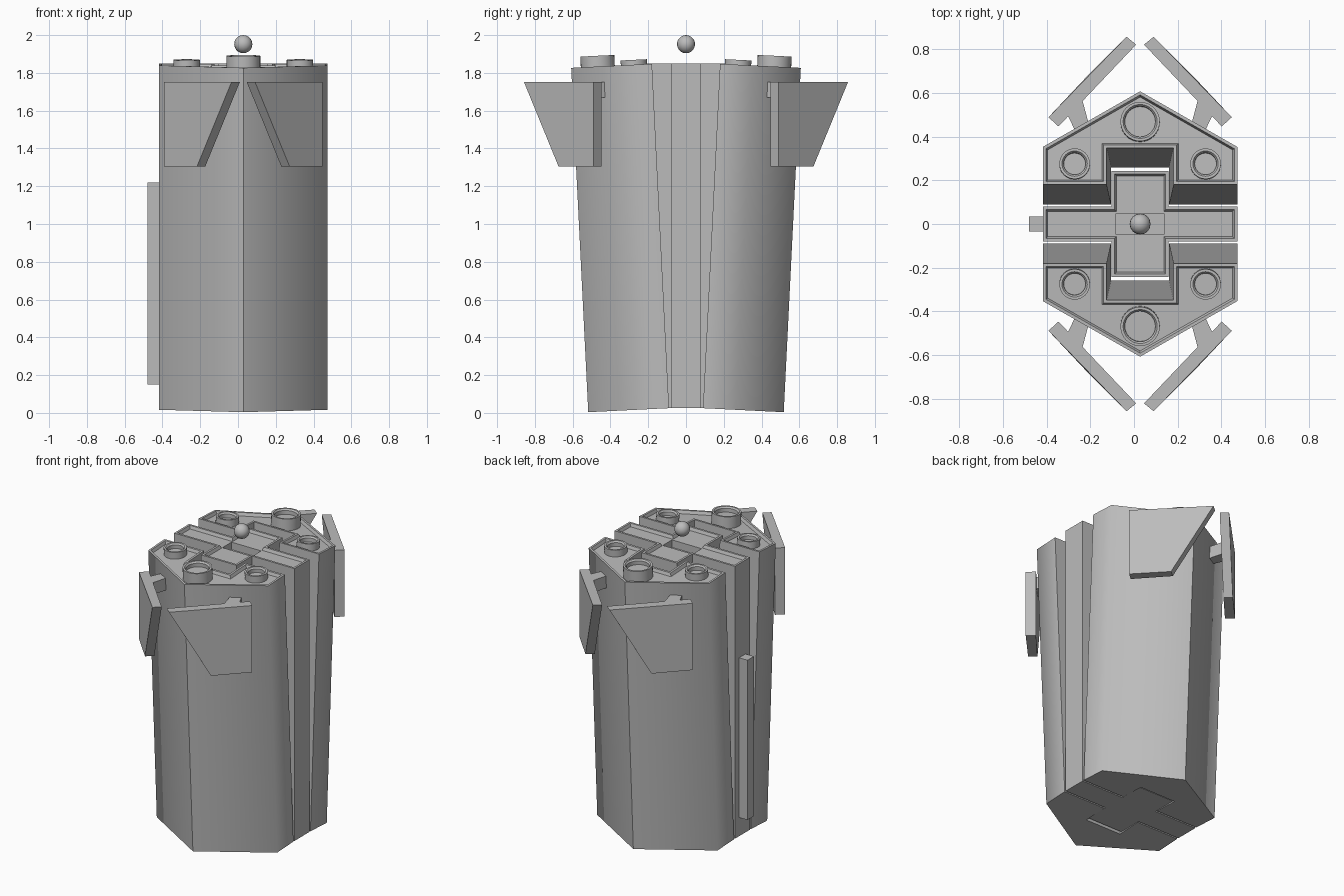
import bpy, bmesh, math
from mathutils import Matrix, Vector

if "Cube" in bpy.data.objects:
    bpy.data.objects.remove(bpy.data.objects["Cube"])

CX = 0.028          # body centre in x
Z0 = 0.025          # underside of the core
HEIGHT = 1.825      # length of the body sections
TILT = 0.0495       # outward lean of each outer shell

grey = bpy.data.materials.new("plain_grey")
grey.diffuse_color = (0.5, 0.5, 0.5, 1)
grey.use_nodes = True
grey.node_tree.nodes["Principled BSDF"].inputs["Base Color"].default_value = grey.diffuse_color


def finish(bm, name, matrix=Matrix(), smooth=None):
    """Place the mesh; smooth(edge) tells which edges stay soft."""
    bmesh.ops.transform(bm, matrix=Matrix.Translation((CX, 0, 0)) @ matrix, verts=bm.verts)
    bmesh.ops.recalc_face_normals(bm, faces=bm.faces)
    if smooth:
        for e in bm.edges:
            e.smooth = smooth(e)
        for f in bm.faces:
            f.smooth = True
    me = bpy.data.meshes.new(name)
    bm.to_mesh(me)
    bm.free()
    me.materials.append(grey)
    ob = bpy.data.objects.new(name, me)
    bpy.context.collection.objects.link(ob)
    return ob


def loft(bottom, top):
    """Closed solid between two outlines with equal point counts; returns the top face."""
    bm = bmesh.new()
    a = [bm.verts.new(p) for p in bottom]
    b = [bm.verts.new(p) for p in top]
    n = len(a)
    bm.faces.new(a[::-1])
    cap = bm.faces.new(b)
    for i in range(n):
        j = (i + 1) % n
        bm.faces.new((a[i], a[j], b[j], b[i]))
    bm.normal_update()
    return bm, cap


def prism(pts, z0, z1):
    return loft([(x, y, z0) for x, y in pts], [(x, y, z1) for x, y in pts])


def sunken(bm, cap, rim=0.014, slope=0.008, depth=0.02):
    """Raised rim around a recessed top panel."""
    bmesh.ops.inset_region(bm, faces=[cap], thickness=rim, use_even_offset=True)
    bmesh.ops.inset_region(bm, faces=[cap], thickness=slope, use_even_offset=True)
    bmesh.ops.translate(bm, verts=cap.verts, vec=(0, 0, -depth))


def box(name, lo, hi):
    (x0, y0, z0), (x1, y1, z1) = lo, hi
    bm, _ = prism([(x0, y0), (x1, y0), (x1, y1), (x0, y1)], z0, z1)
    return finish(bm, name)


def cup(name, x, y, r, z0, z1, matrix):
    """Round socket with a bevelled mouth."""
    prof = [(r, z0), (r, z1), (r - 0.012, z1), (r - 0.02, z1 - 0.01), (r - 0.02, z1 - 0.035)]
    bm = bmesh.new()
    n = 32
    rings = [[bm.verts.new((x + pr * math.cos(2 * math.pi * i / n),
                            y + pr * math.sin(2 * math.pi * i / n), z))
              for i in range(n)] for pr, z in prof]
    for lo, hi in zip(rings, rings[1:]):
        for i in range(n):
            j = (i + 1) % n
            bm.faces.new((lo[i], lo[j], hi[j], hi[i]))
    bm.faces.new(rings[0][::-1])
    bm.faces.new(rings[-1])
    finish(bm, name, matrix, lambda e: e.calc_face_angle(0) < 0.5)


# Cross-shaped core
W, A, B, C = 0.446, 0.08, 0.131, 0.243
cross = [(-W, -A), (-B, -A), (-B, -C), (B, -C), (B, -A), (W, -A),
         (W, A), (B, A), (B, C), (-B, C), (-B, A), (-W, A)]
bm, cap = prism(cross, Z0, Z0 + HEIGHT)
sunken(bm, cap)
core = finish(bm, "core")

# Socket slot cut into the core under the ball
cutter = box("slot_cutter", (-0.11, -0.048, 1.78), (0.11, 0.048, 1.95))
cutter.hide_render = True
cutter.hide_set(True)
mod = core.modifiers.new("slot", 'BOOLEAN')
mod.object = cutter
mod.operation = 'DIFFERENCE'
mod.solver = 'EXACT'
bpy.context.view_layer.objects.active = core
core.select_set(True)
bpy.ops.object.modifier_apply(modifier="slot")
bpy.data.objects.remove(cutter)

# Ball above the core
bm = bmesh.new()
bmesh.ops.create_uvsphere(bm, u_segments=16, v_segments=10, radius=0.048)
finish(bm, "ball", Matrix.Translation((0, 0, 1.952)), lambda e: True)

# Spine rail on the left side
box("side_rail", (-0.508, -0.034, 0.15), (-0.44, 0.034, 1.22))


def shell_outline(notch, z):
    return [(x, y, z) for x, y in [
        (W, 0), (W, 0.173), (0, 0.428), (-W, 0.173), (-W, 0),
        (-notch, 0), (-notch, 0.168), (notch, 0.168), (notch, 0)]]


for s, side in ((-1, "front"), (1, "back")):
    # Outer shells lean away from the core
    lean = (Matrix.Diagonal((1, s, 1, 1)) @ Matrix.Translation((0, 0.09, Z0))
            @ Matrix.Rotation(-TILT, 4, 'X'))
    bm, cap = loft(shell_outline(0.133, 0), shell_outline(0.153, HEIGHT))
    sunken(bm, cap)

    def soft_corner(e):
        a, b = (v.co for v in e.verts)
        return (abs(a.z - b.z) > 1 and abs(abs(a.x - CX) - W) < 0.01 and abs(a.y) > 0.2)
    finish(bm, side + "_shell", lean, soft_corner)

    # Sockets on each shell
    cup(side + "_large_socket", 0, 0.287, 0.09, HEIGHT - 0.05, HEIGHT + 0.057, lean)
    for t, hand in ((-1, "left"), (1, "right")):
        cup(f"{side}_{hand}_small_socket", t * 0.3, 0.095, 0.07,
            HEIGHT - 0.05, HEIGHT + 0.026, lean)

        # Diagonal wing plate with a slanted outer end
        flip = Matrix.Diagonal((t, s, 1, 1))
        outer, inner = Vector((0.062, 0.858)), Vector((0.018, 0.822))
        outer_end, inner_end = Vector((0.42, 0.489)), Vector((0.374, 0.447))
        step = Vector((0.183, -0.183))
        top = [outer, inner, inner_end, outer_end]
        low = [outer + step, inner + step, inner_end, outer_end]
        bm, _ = loft([(*p, 1.305) for p in low], [(*p, 1.752) for p in top])
        finish(bm, f"{side}_{hand}_wing", flip)

        # Strut joining wing to shell
        bm, _ = prism([(0.335, 0.505), (0.265, 0.57), (0.225, 0.42), (0.28, 0.39)], 1.67, 1.751)
        finish(bm, f"{side}_{hand}_strut", flip)
